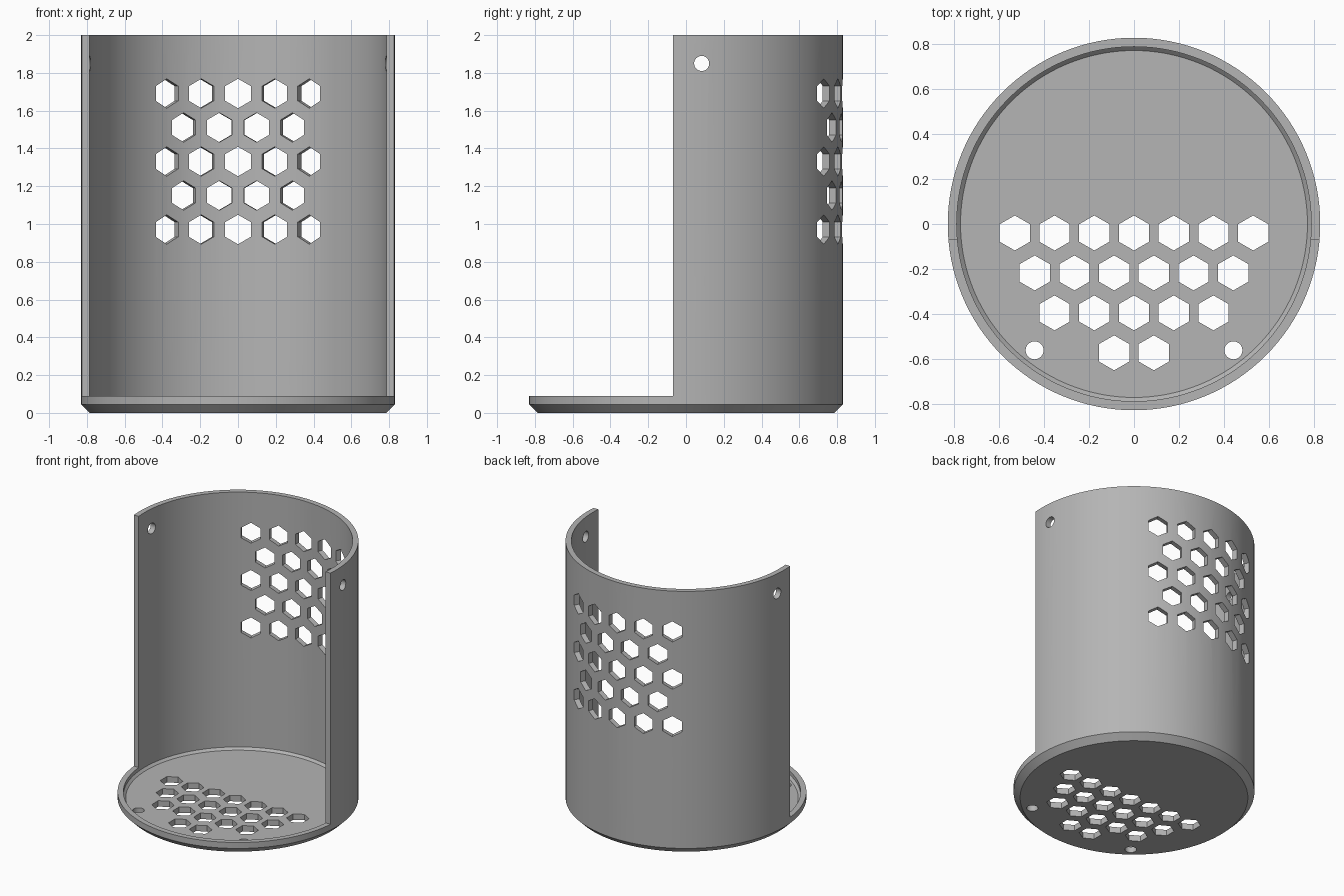
import bpy, bmesh, math
from mathutils import Matrix, Vector

if "Cube" in bpy.data.objects:
    bpy.data.objects.remove(bpy.data.objects["Cube"])

R_OUT, R_IN, HEIGHT = 0.83, 0.79, 2.0
FLOOR, LIP = 0.045, 0.09
SEGMENTS = 128
HEX_R, PIN_R = 0.078, 0.04

grey = bpy.data.materials.new("grey plastic")
grey.diffuse_color = (0.46, 0.46, 0.46, 1)
grey.use_nodes = True
grey.node_tree.nodes["Principled BSDF"].inputs["Base Color"].default_value = grey.diffuse_color


def make_object(name, bm):
    bmesh.ops.recalc_face_normals(bm, faces=bm.faces)
    mesh = bpy.data.meshes.new(name)
    bm.to_mesh(mesh)
    bm.free()
    mesh.materials.append(grey)
    obj = bpy.data.objects.new(name, mesh)
    bpy.context.collection.objects.link(obj)
    return obj


# Cup: chamfered wall profile turned around the z axis
profile = [(0, 0), (0.785, 0), (R_OUT, 0.045), (R_OUT, HEIGHT),
           (R_IN, HEIGHT), (R_IN, 0.062), (0.773, FLOOR), (0, FLOOR)]
bm = bmesh.new()
points = [bm.verts.new((r, 0, z)) for r, z in profile]
edges = [bm.edges.new(pair) for pair in zip(points, points[1:])]
bmesh.ops.spin(bm, geom=points + edges, cent=(0, 0, 0), axis=(0, 0, 1),
               angle=2 * math.pi, steps=SEGMENTS, use_duplicate=False)
bmesh.ops.remove_doubles(bm, verts=bm.verts, dist=1e-4)
cup = make_object("cup_holder", bm)

# Cutters, gathered in one mesh
cut = bmesh.new()


def add_prism(sides, radius, depth, matrix):
    """Prism along local z, with a corner pointing along local y."""
    bmesh.ops.create_cone(cut, cap_ends=True, segments=sides, radius1=radius,
                          radius2=radius, depth=depth, matrix=matrix)


# Open front above the lip
bmesh.ops.create_cube(cut, size=1, matrix=Matrix.Translation((0, -1.07, LIP + 1.5))
                      @ Matrix.Diagonal((3, 2, 3, 1)))

# Hexagonal drain holes in the floor
for row, count in enumerate((7, 6, 5, 2)):
    for i in range(count):
        x = (i - (count - 1) / 2) * 0.177
        add_prism(6, HEX_R, 0.08, Matrix.Translation((x, -0.04 - row * 0.178, 0.02)))

# Round screw holes in the floor
for x in (-0.443, 0.443):
    add_prism(32, PIN_R, 0.08, Matrix.Translation((x, -0.563, 0.02)))

# Hexagonal vents through the back wall, pointing outward
for row in range(5):
    count = 5 - row % 2
    for i in range(count):
        turn = Matrix.Rotation(math.radians((i - (count - 1) / 2) * 14.25), 4, 'Z')
        place = Matrix.Translation((0, 0.81, 0.971 + row * 0.18))
        add_prism(6, HEX_R, 0.2, turn @ place @ Matrix.Rotation(math.pi / 2, 4, 'X'))

# Round holes near the upper side edges
for x in (-0.81, 0.81):
    add_prism(32, PIN_R, 0.2, Matrix.Translation((x, 0.083, 1.85))
              @ Matrix.Rotation(math.pi / 2, 4, 'Y'))

cutter = make_object("hole_cutter", cut)
cutter.hide_render = True

# Cut and shade
mod = cup.modifiers.new("cut", 'BOOLEAN')
mod.operation, mod.solver, mod.object = 'DIFFERENCE', 'EXACT', cutter
bpy.context.view_layer.objects.active = cup
cup.select_set(True)
bpy.ops.object.modifier_apply(modifier=mod.name)
bpy.data.objects.remove(cutter)
bpy.ops.object.shade_smooth_by_angle(angle=math.radians(30))
